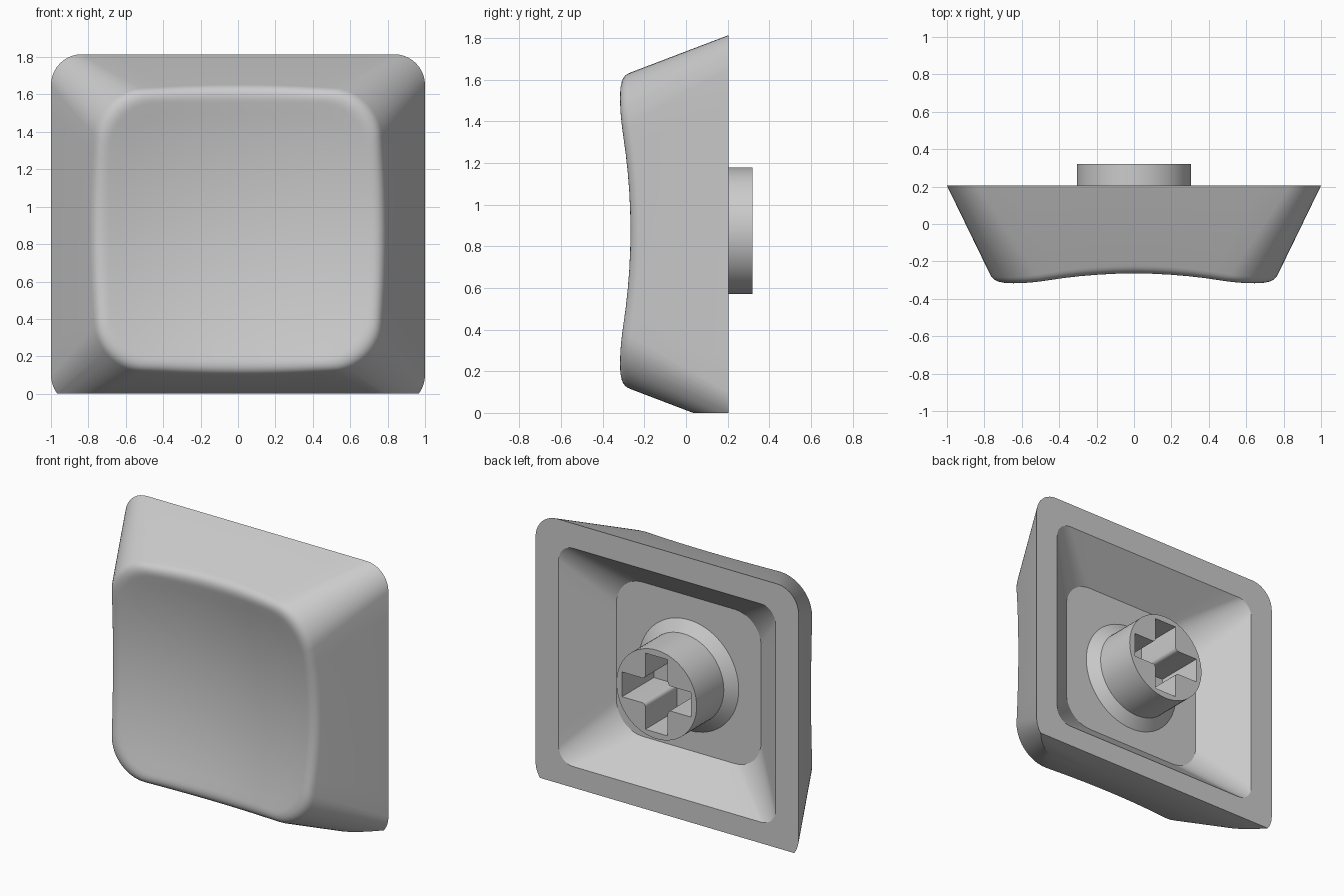
import bpy, bmesh, math
from mathutils import Vector

if "Cube" in bpy.data.objects:
    bpy.data.objects.remove(bpy.data.objects["Cube"], do_unlink=True)

grey = bpy.data.materials.new("light grey plastic")
grey.use_nodes = True
COLOUR = (0.6, 0.6, 0.6, 1)
grey.diffuse_color = COLOUR
grey.node_tree.nodes["Principled BSDF"].inputs["Base Color"].default_value = COLOUR

CENTRE_Z = 0.875   # axis of dish and stem
BACK = 0.205       # back plane of the shell
FLOOR = -0.03      # ceiling of the hollow


def add_object(name, bm):
    bmesh.ops.recalc_face_normals(bm, faces=bm.faces)
    mesh = bpy.data.meshes.new(name)
    bm.to_mesh(mesh)
    bm.free()
    mesh.materials.append(grey)
    obj = bpy.data.objects.new(name, mesh)
    bpy.context.collection.objects.link(obj)
    return obj


def smooth(obj):
    bpy.ops.object.select_all(action="DESELECT")
    obj.select_set(True)
    bpy.context.view_layer.objects.active = obj
    bpy.ops.object.shade_smooth_by_angle(angle=math.radians(30))


def rounded_rect(half_x, half_z, radius, y, centre_z=CENTRE_Z, arc=10, side=10):
    """Closed ring of points, with subdivided sides and corner arcs."""
    corners = []
    for k, (sx, sz) in enumerate([(1, 1), (-1, 1), (-1, -1), (1, -1)]):
        c = Vector((sx * (half_x - radius), y, centre_z + sz * (half_z - radius)))
        angles = [(k + i / arc) * math.pi / 2 for i in range(arc + 1)]
        corners.append([c + radius * Vector((math.cos(a), 0, math.sin(a))) for a in angles])
    ring = []
    for k in range(4):
        start, end = corners[k][-1], corners[(k + 1) % 4][0]
        ring += corners[k] + [start.lerp(end, i / side) for i in range(1, side)]
    return ring


def loft(bm, rings):
    """Skin a list of rings and return their vertices."""
    loops = [[bm.verts.new(p) for p in ring] for ring in rings]
    for a, b in zip(loops, loops[1:]):
        for i in range(len(a)):
            j = (i + 1) % len(a)
            bm.faces.new((a[i], a[j], b[j], b[i]))
    return loops


def dish(p):
    """Drop a point onto the shallow spherical dish."""
    r2 = p.x ** 2 + (p.z - CENTRE_Z) ** 2
    return Vector((p.x, -0.175 - r2 / 5.5, p.z))


# Shell: tapered walls, rounded rim, dished front, hollow back
wide = rounded_rect(1.0, 0.94, 0.165, BACK)
narrow = rounded_rect(0.745, 0.74, 0.26, -0.32)
wall_end, rim, dish_start = [], [], []
for a, b in zip(wide, narrow):
    p = b
    for _ in range(8):                      # meet of wall and dish
        t = (BACK - dish(p).y) / (BACK + 0.32)
        p = a.lerp(b, t)
    rim.append(p)
    wall_end.append(p + (a - p).normalized() * 0.06)
    axis = Vector((0, p.y, CENTRE_Z))
    dish_start.append(dish(p + (axis - p).normalized() * 0.075))

fillet = []
for i in range(9):
    t = i / 8
    fillet.append([a * (1 - t) ** 2 + p * 2 * t * (1 - t) + d * t * t
                   for a, p, d in zip(wall_end, rim, dish_start)])
dish_axis = Vector((0, 0, CENTRE_Z))
dish_rings = [[dish(p.lerp(dish_axis, i / 12)) for p in dish_start] for i in range(1, 12)]

opening = rounded_rect(0.825, 0.75, 0.11, BACK, 0.895)
ceiling = rounded_rect(0.55, 0.53, 0.2, FLOOR, 0.89)

bm = bmesh.new()
loops = loft(bm, [ceiling, opening, wide] + fillet + dish_rings)
bm.faces.new(loops[0])
hub = bm.verts.new(dish(dish_axis))
last = loops[-1]
for i in range(len(last)):
    bm.faces.new((last[i], last[(i + 1) % len(last)], hub))

# Flat cut along the bottom edge
cut = bmesh.ops.bisect_plane(bm, geom=bm.verts[:] + bm.edges[:] + bm.faces[:],
                             plane_co=(0, 0, 0), plane_no=(0, 0, -1), clear_outer=True)
bmesh.ops.holes_fill(bm, edges=[e for e in bm.edges if e.is_boundary], sides=0)
smooth(add_object("keycap_shell", bm))

# Stem: round post with a flared foot
SEGMENTS = 64
profile = [(0.38, FLOOR - 0.01), (0.38, FLOOR), (0.305, 0.025), (0.305, 0.32)]
bm = bmesh.new()
loops = loft(bm, [[Vector((r * math.cos(i * math.tau / SEGMENTS), y,
                           CENTRE_Z + r * math.sin(i * math.tau / SEGMENTS)))
                   for i in range(SEGMENTS)] for r, y in profile])
bm.faces.new(loops[0])
bm.faces.new(loops[-1])
stem = add_object("stem", bm)

# Cross-shaped socket with rounded inner corners
ARM, HALF, ROUND = 0.262, 0.085, 0.025
quarter = [(ARM, HALF)]
for i in range(6):
    a = math.pi * 1.5 - i / 5 * math.pi / 2
    quarter.append((HALF + ROUND + ROUND * math.cos(a), HALF + ROUND + ROUND * math.sin(a)))
quarter.append((HALF, ARM))
outline = []
for k in range(4):
    for x, z in quarter:
        for _ in range(k):
            x, z = -z, x
        outline.append((x, z))
bm = bmesh.new()
loops = loft(bm, [[Vector((x, y, CENTRE_Z + z)) for x, z in outline]
                  for y in (FLOOR + 0.005, 0.5)])
bm.faces.new(loops[0])
bm.faces.new(loops[-1])
cutter = add_object("socket_cutter", bm)
cutter.hide_render = True

socket = stem.modifiers.new("socket", "BOOLEAN")
socket.operation = "DIFFERENCE"
socket.solver = "EXACT"
socket.object = cutter
bpy.context.view_layer.objects.active = stem
bpy.ops.object.modifier_apply(modifier=socket.name)
bpy.data.objects.remove(cutter, do_unlink=True)
smooth(stem)
